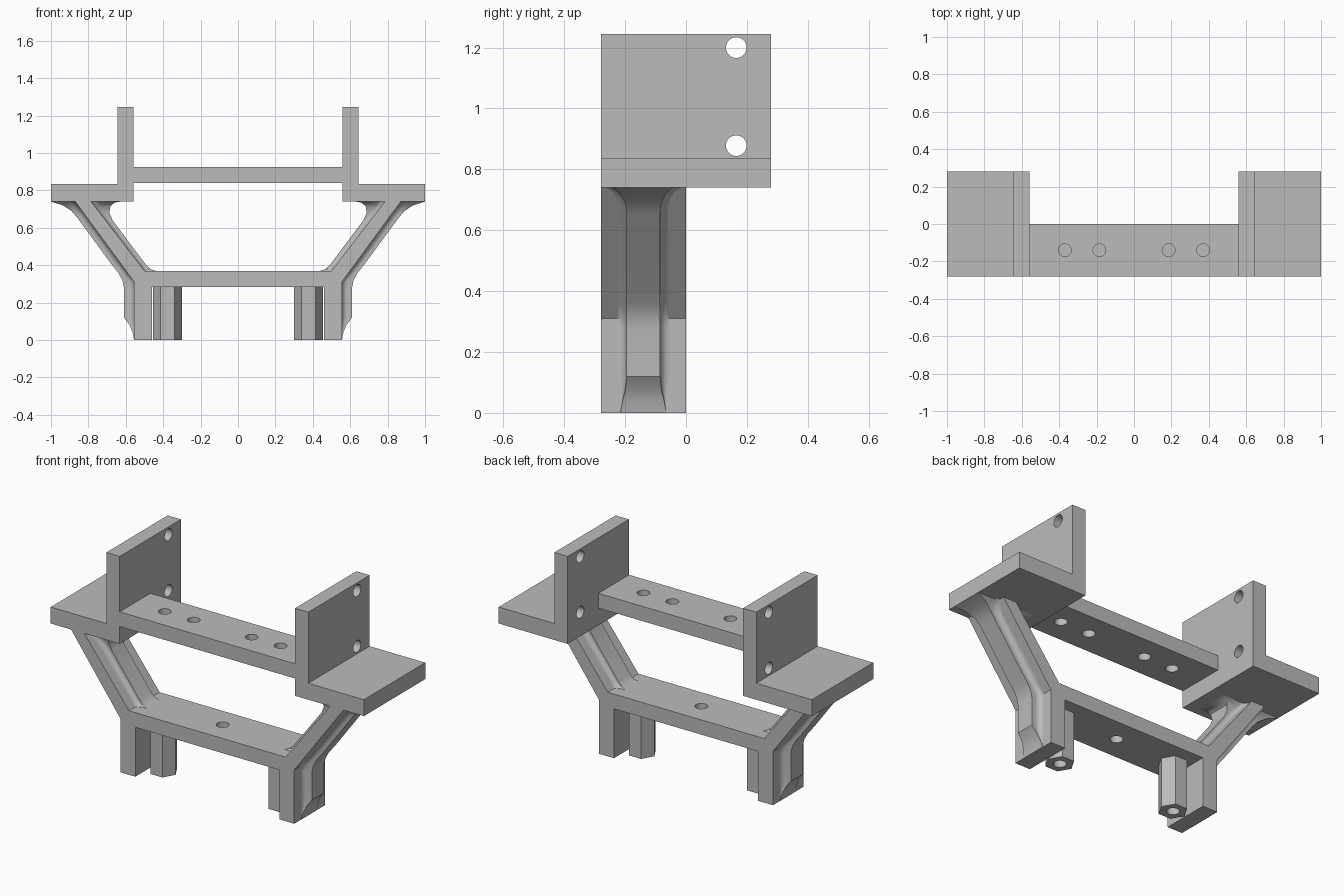
import bpy, bmesh, math
from mathutils import Vector, Matrix

cube = bpy.data.objects.get("Cube")
if cube:
    bpy.data.objects.remove(cube, do_unlink=True)

grey = bpy.data.materials.new("plain grey")
grey.use_nodes = True
grey.diffuse_color = (0.5, 0.5, 0.5, 1)
grey.node_tree.nodes["Principled BSDF"].inputs["Base Color"].default_value = (0.5, 0.5, 0.5, 1)

FRONT, MID, BACK = -0.28, -0.14, 0.28
HOLE = 0.034


def finish(bm, name):
    bmesh.ops.recalc_face_normals(bm, faces=bm.faces)
    mesh = bpy.data.meshes.new(name)
    bm.to_mesh(mesh)
    bm.free()
    mesh.materials.append(grey)
    obj = bpy.data.objects.new(name, mesh)
    bpy.context.collection.objects.link(obj)
    return obj


def activate(obj):
    bpy.ops.object.select_all(action='DESELECT')
    obj.select_set(True)
    bpy.context.view_layer.objects.active = obj


def smooth(obj):
    activate(obj)
    bpy.ops.object.shade_smooth_by_angle(angle=math.radians(35))


def prism(name, outline, y0, y1):
    """Extrude an (x, z) outline along y."""
    bm = bmesh.new()
    face = bm.faces.new([bm.verts.new((x, y0, z)) for x, z in outline])
    new = bmesh.ops.extrude_face_region(bm, geom=[face])["geom"]
    bmesh.ops.translate(bm, vec=(0, y1 - y0, 0),
                        verts=[v for v in new if isinstance(v, bmesh.types.BMVert)])
    return finish(bm, name)


def cylinder(name, centre, radius, depth, axis='Z', sides=32):
    bm = bmesh.new()
    turn = Matrix.Rotation(math.pi / 2, 4, 'Y') if axis == 'X' else Matrix()
    bmesh.ops.create_cone(bm, cap_ends=True, segments=sides, radius1=radius, radius2=radius,
                          depth=depth, matrix=Matrix.Translation(centre) @ turn)
    return finish(bm, name)


def drill(obj, centres, axis='Z', depth=0.3):
    for c in centres:
        cutter = cylinder("hole_cutter", c, HOLE, depth, axis)
        cutter.hide_render = True
        mod = obj.modifiers.new("hole", 'BOOLEAN')
        mod.operation, mod.solver, mod.object = 'DIFFERENCE', 'EXACT', cutter
        activate(obj)
        bpy.ops.object.modifier_apply(modifier=mod.name)
        bpy.data.objects.remove(cutter, do_unlink=True)
    smooth(obj)


def rib(name, stations, side, half=0.055, fillet=0.03, steps=5):
    """Loft a filleted rib through (base, crest, extra width) stations."""
    bm = bmesh.new()
    rings = []
    for base, crest, flare in stations:
        b, c = Vector(base), Vector(crest)
        h = max((c - b).length, 0.001)
        f = min(fillet, h * 0.8)
        w = half + flare
        profile = []
        for i in range(steps + 1):
            a = i / steps * math.pi / 2
            profile.append((w + f - f * math.sin(a), (f - f * math.cos(a)) / h))
        profile.append((w, 1))
        profile += [(-y, t) for y, t in reversed(profile)]
        ring = []
        for y, t in profile:
            p = b.lerp(c, t)
            ring.append(bm.verts.new((side * p.x, MID + y, p.y)))
        rings.append(ring)
    for r, s in zip(rings, rings[1:]):
        n = len(r)
        for i in range(n):
            j = (i + 1) % n
            bm.faces.new((r[i], r[j], s[j], s[i]))
    bm.faces.new(rings[0])
    bm.faces.new(rings[-1])
    smooth(finish(bm, name))


# Lower bracket: legs, sloping arms and cross bar in one outline
half_outline = [(0.46, 0.285), (0.46, 0), (0.555, 0), (0.555, 0.31),
                (0.87, 0.74), (0.785, 0.74), (0.50, 0.37)]
bracket = prism("lower_bracket", half_outline + [(-x, z) for x, z in reversed(half_outline)], FRONT, 0)
drill(bracket, [(0, MID, 0.33)])

# Upper cross bar
bar = prism("upper_bar", [(-0.56, 0.84), (0.56, 0.84), (0.56, 0.925), (-0.56, 0.925)], FRONT, 0)
drill(bar, [(s * x, MID, 0.88) for s in (-1, 1) for x in (0.185, 0.37)])

# Rib centrelines on the outside and inside of each arm
outer_rib = [((0.555, 0), (0.556, 0), 0.02), ((0.555, 0.04), (0.563, 0.04), 0.013),
             ((0.555, 0.08), (0.58, 0.08), 0.004), ((0.555, 0.12), (0.61, 0.12), 0),
             ((0.555, 0.28), (0.61, 0.28), 0), ((0.555, 0.31), (0.618, 0.32), 0),
             ((0.59, 0.358), (0.64, 0.36), 0), ((0.645, 0.433), (0.68, 0.41), 0),
             ((0.825, 0.68), (0.86, 0.655), 0), ((0.845, 0.705), (0.89, 0.69), 0.005),
             ((0.86, 0.727), (0.935, 0.72), 0.02), ((0.87, 0.74), (1, 0.74), 0.04)]
inner_rib = [((0.50, 0.37), (0.44, 0.37), 0.01), ((0.505, 0.377), (0.47, 0.38), 0),
             ((0.52, 0.396), (0.49, 0.40), 0), ((0.71, 0.643), (0.67, 0.64), 0),
             ((0.735, 0.675), (0.688, 0.68), 0.004), ((0.755, 0.70), (0.683, 0.715), 0.012),
             ((0.77, 0.72), (0.66, 0.735), 0.025), ((0.785, 0.74), (0.63, 0.74), 0.04)]

for label, s in (("left", 1), ("right", -1)):
    # Shelf with upright wall
    shelf = [(0.56, 0.74), (1, 0.74), (1, 0.835), (0.645, 0.835), (0.645, 1.245), (0.56, 1.245)]
    wall = prism(label + "_shelf_and_wall", [(s * x, z) for x, z in shelf], FRONT, BACK)
    drill(wall, [(s * 0.6, 0.165, z) for z in (0.878, 1.2)], 'X')

    # Hexagonal standoff with a bore from below
    post = cylinder(label + "_hex_standoff", (s * 0.377, MID, 0.1425), 0.077, 0.285, sides=6)
    if abs(post.data.vertices[0].co.x - s * 0.377) < 0.01:
        post.data.transform(Matrix.Translation((s * 0.377, MID, 0))
                            @ Matrix.Rotation(math.pi / 6, 4, 'Z')
                            @ Matrix.Translation((-s * 0.377, -MID, 0)))
    drill(post, [(s * 0.377, MID, 0.12)])

    rib(label + "_outer_rib", outer_rib, s)
    rib(label + "_inner_rib", inner_rib, s)
